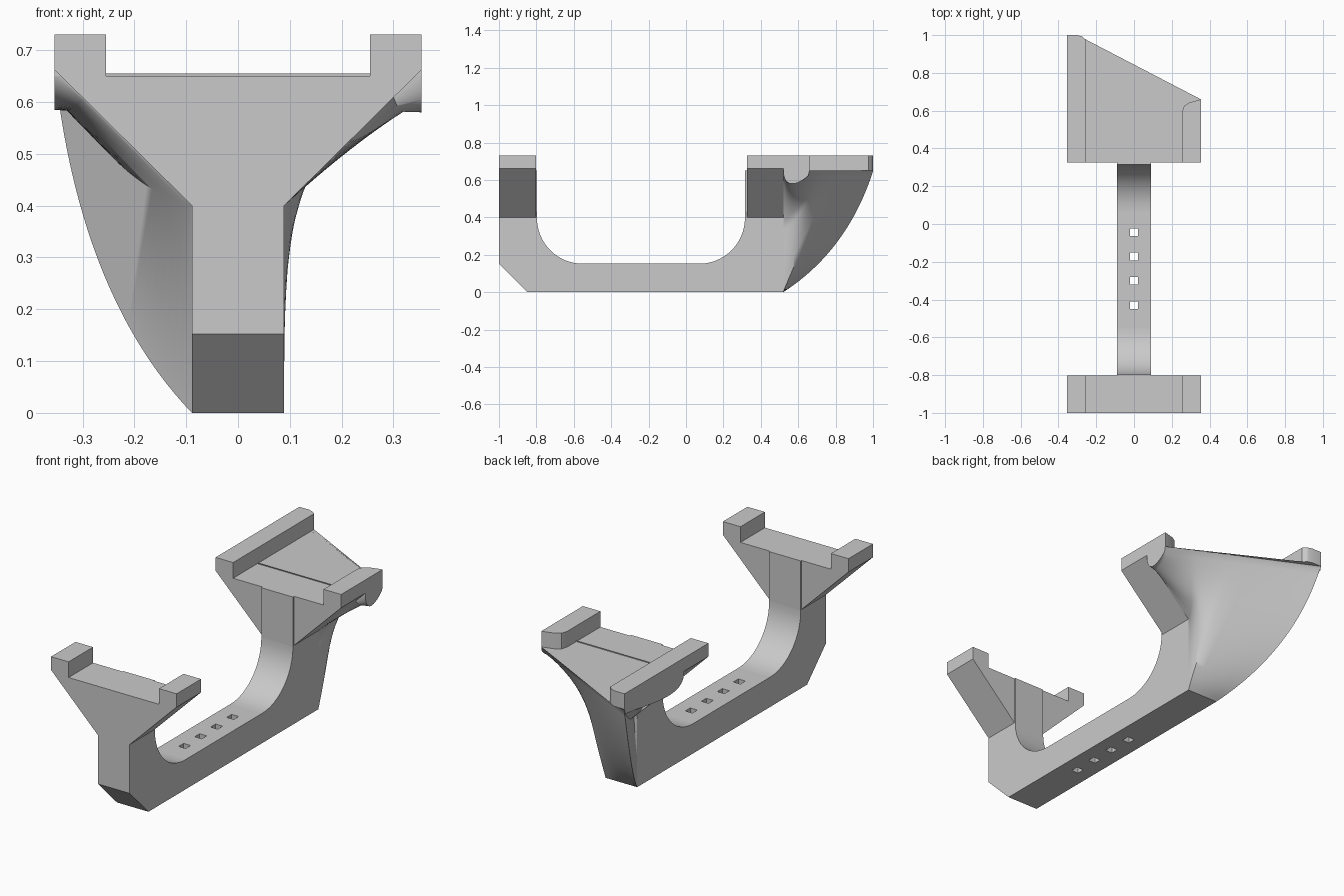
import bpy, bmesh, math
from mathutils import Vector

cube = bpy.data.objects.get("Cube")
if cube:
    bpy.data.objects.remove(cube)

grey = bpy.data.materials.new("plain_grey")
grey.use_nodes = True
colour = (0.59, 0.59, 0.59, 1)
grey.diffuse_color = colour
grey.node_tree.nodes["Principled BSDF"].inputs["Base Color"].default_value = colour


def smooth(ob, angle):
    bpy.ops.object.select_all(action='DESELECT')
    ob.select_set(True)
    bpy.context.view_layer.objects.active = ob
    bpy.ops.object.shade_smooth_by_angle(angle=math.radians(angle))


def finish(name, bm, angle=25):
    bmesh.ops.remove_doubles(bm, verts=bm.verts, dist=0.0001)
    bmesh.ops.recalc_face_normals(bm, faces=bm.faces)
    mesh = bpy.data.meshes.new(name)
    bm.to_mesh(mesh)
    bm.free()
    mesh.materials.append(grey)
    ob = bpy.data.objects.new(name, mesh)
    bpy.context.collection.objects.link(ob)
    smooth(ob, angle)
    return ob


def prism(name, outline, axis, low, high):
    """Extrude a 2D outline along the given axis."""
    bm = bmesh.new()
    verts = []
    for p in outline:
        co = list(p)
        co.insert(axis, low)
        verts.append(bm.verts.new(co))
    face = bm.faces.new(verts)
    new = bmesh.ops.extrude_face_region(bm, geom=[face])["geom"]
    shift = Vector((0, 0, 0))
    shift[axis] = high - low
    bmesh.ops.translate(bm, vec=shift, verts=[v for v in new if isinstance(v, bmesh.types.BMVert)])
    return finish(name, bm)


def arc(cy, cz, r, start, end, n=16):
    angles = [math.radians(start + (end - start) * i / n) for i in range(n + 1)]
    return [(cy + r * math.cos(a), cz + r * math.sin(a)) for a in angles]


def bezier(points, t):
    pts = [Vector(p) for p in points]
    while len(pts) > 1:
        pts = [a.lerp(b, t) for a, b in zip(pts, pts[1:])]
    return pts[0]


# U-shaped stem with four square through holes
R = 0.245
outline = [(-1, 0.65), (-1, 0.152), (-0.848, 0), (0.52, 0), (0.52, 0.65), (0.315, 0.65)]
outline += arc(0.315 - R, 0.152 + R, R, 0, -90)
outline += arc(-0.797 + R, 0.152 + R, R, -90, -180)
outline += [(-0.797, 0.65)]
stem = prism("stem", outline, 0, -0.089, 0.089)
for i in range(4):
    y, h = -0.043 - 0.129 * i, 0.02
    cutter = prism("hole_cutter", [(-h, y - h), (h, y - h), (h, y + h), (-h, y + h)], 2, -0.1, 0.3)
    mod = stem.modifiers.new("hole", 'BOOLEAN')
    mod.object = cutter
    mod.solver = 'EXACT'
    bpy.context.view_layer.objects.active = stem
    bpy.ops.object.modifier_apply(modifier=mod.name)
    bpy.data.objects.remove(cutter)
smooth(stem, 25)
# Keep the straight faces flat, so only the two bends are rounded
for face in stem.data.polygons:
    n = face.normal
    if max(abs(n.x), abs(n.y), abs(n.z)) > 0.9999:
        face.use_smooth = False

# Flared cradles with a raised lip at each side
half = [(0.089, 0.4), (0.354, 0.662), (0.354, 0.73), (0.255, 0.73), (0.255, 0.65)]
cradle = half + [(-x, z) for x, z in reversed(half)]
prism("front_cradle", cradle, 1, -1, -0.803)
prism("rear_cradle", cradle, 1, 0.325, 0.52)

# Lips continuing to the slanted rear edge
prism("left_lip", [(0.255, 0.52), (0.354, 0.52), (0.354, 0.66), (0.29, 0.642),
                   (0.265, 0.625), (0.255, 0.595)], 2, 0.65, 0.73)
prism("right_lip", [(-0.354, 0.52), (-0.255, 0.52), (-0.255, 0.975), (-0.275, 0.993),
                    (-0.3, 1), (-0.354, 1)], 2, 0.65, 0.73)

# Rear buttress: each rail is a curve, the sections between them are lofted
Y = 0.52
rails = [
    # underside, from right to left
    [(-0.089, Y, 0), (-0.3, 0.86, 0.22), (-0.351, 0.998, 0.64)],
    [(0.089, Y, 0), (0.085, 0.63, 0.28), (0, 0.833, 0.643)],
    [(0.089, Y, 0.4), (0.12, 0.61, 0.42), (0.25, 0.71, 0.635)],
    # left edge and platform
    [(0.3, Y, 0.61), (0.32, 0.53, 0.55), (0.335, 0.65, 0.615)],
    [(0.354, Y, 0.655), (0.354, Y, 0.55), (0.354, 0.6, 0.57), (0.354, 0.655, 0.625)],
    [(0.354, Y, 0.65), (0.354, 0.66, 0.65)],
    [(-0.3, Y, 0.65), (-0.3, 1, 0.65)],
    [(-0.354, Y, 0.65), (-0.354, 1, 0.65)],
    # right edge
    [(-0.354, Y, 0.655), (-0.354, 0.53, 0.55), (-0.354, 0.7, 0.58), (-0.354, 0.995, 0.63)],
    [(-0.3, Y, 0.61), (-0.33, 0.58, 0.55), (-0.353, 0.99, 0.625)],
    [(-0.089, Y, 0.4), (-0.22, 0.75, 0.43), (-0.352, 0.994, 0.63)],
]
bm = bmesh.new()
STEPS, ACROSS = 24, 6
rings = []
for i in range(STEPS + 1):
    pts = [bezier(r, i / STEPS) for r in rails]
    under = [a.lerp(b, k / ACROSS) for a, b in zip(pts[:2], pts[1:3]) for k in range(ACROSS)]
    rings.append([bm.verts.new(p) for p in under + pts[2:]])
n = len(rings[0])
for a, b in zip(rings, rings[1:]):
    for k in range(n):
        j = (k + 1) % n
        bm.faces.new((a[k], a[j], b[j], b[k]))
bm.faces.new(rings[0])
bm.faces.new(rings[-1])
finish("rear_buttress", bm, 50)
